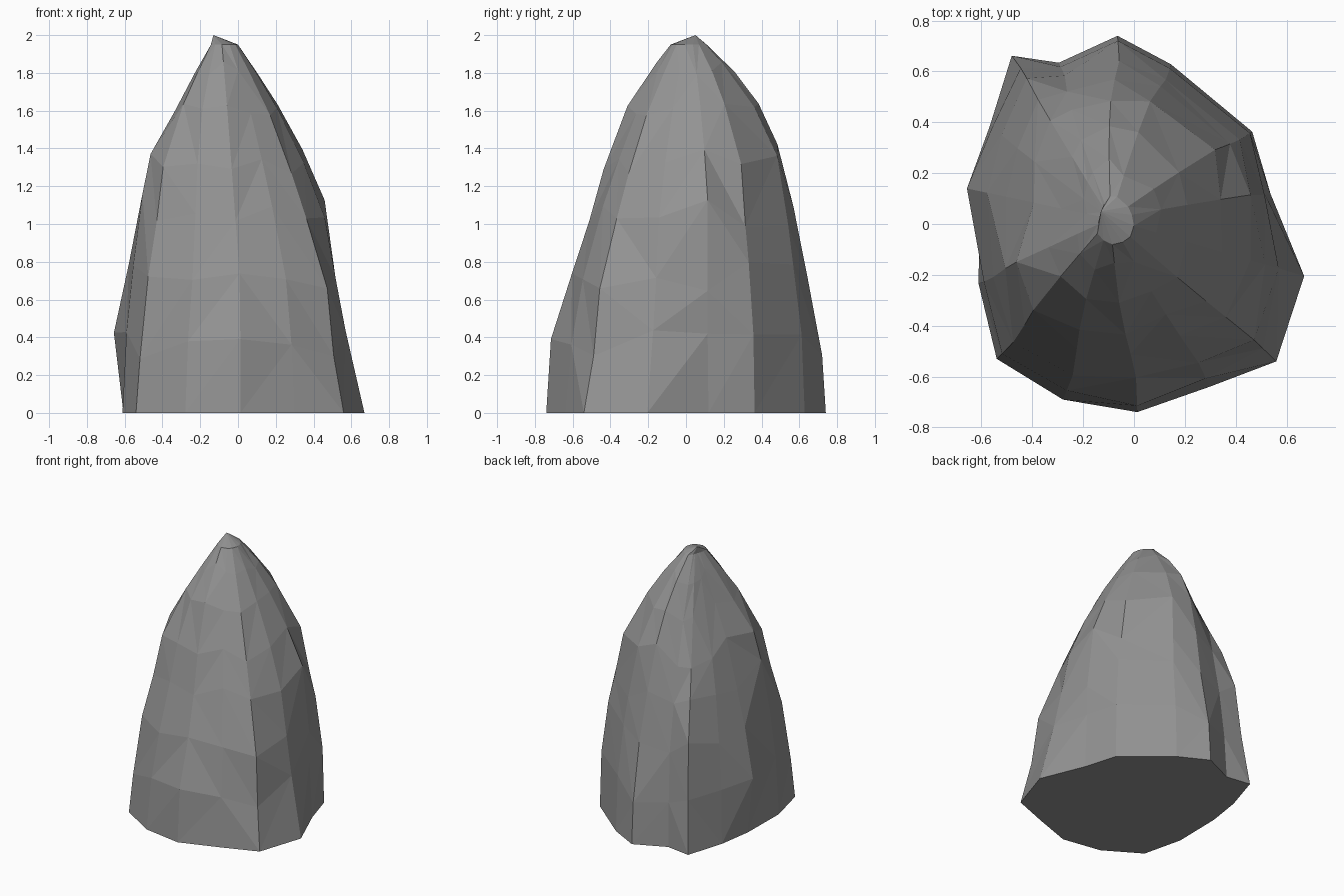
import bpy, bmesh, math, random
from mathutils import Vector

if "Cube" in bpy.data.objects:
    bpy.data.objects.remove(bpy.data.objects["Cube"])

random.seed(4)

# Directions of the rock's vertical ridges, in degrees
ANGLES = [-17, 12.5, 38, 77, 95, 115, 126, 146, 168, 201, 224.5, 248, 271, 295, 316]

# Cross-sections: height, then distance of each ridge from the leaning axis
RINGS = [
    (0.00, [.70, .55, .59, .645, .743, .70, .818, .685, .62, .655, .757, .745, .74, .706, .778]),
    (0.36, [.61, .53, .585, .635, .72, .68, .76, .68, .685, .64, .72, .71, .725, .67, .69]),
    (0.72, [.54, .525, .55, .59, .645, .64, .735, .63, .61, .60, .665, .64, .61, .60, .65]),
    (1.07, [.50, .52, .49, .54, .57, .56, .60, .52, .48, .53, .555, .53, .50, .50, .52]),
    (1.35, [.40, .42, .455, .49, .505, .46, .45, .40, .38, .46, .485, .45, .43, .40, .42]),
    (1.60, [.29, .30, .33, .37, .40, .33, .30, .255, .24, .29, .34, .34, .34, .30, .31]),
    (1.82, [.17, .17, .19, .21, .23, .18, .16, .13, .12, .15, .18, .19, .20, .18, .18]),
    (1.95, [.09, .08, .08, .09, .09, .07, .06, .05, .05, .06, .08, .09, .10, .10, .10]),
]


def profile(ridge, z):
    """Ridge distance at any height, so staggered points stay on the surface."""
    for (z0, r0), (z1, r1) in zip(RINGS, RINGS[1:]):
        if z <= z1:
            t = (z - z0) / (z1 - z0)
            return r0[ridge] * (1 - t) + r1[ridge] * t
    return RINGS[-1][1][ridge]


def point(ridge, z):
    lean = max(0, (z - 0.7) / 1.3)
    a = math.radians(ANGLES[ridge])
    r = profile(ridge, z)
    return Vector((-0.09 * lean + r * math.cos(a), 0.02 * lean + r * math.sin(a), z))


bm = bmesh.new()
n = len(ANGLES)

# Stagger heights between ridges for irregular chipped facets
loops = []
for level, (z, _) in enumerate(RINGS):
    amount = 0 if level in (0, len(RINGS) - 1) else (0.09 if level < 5 else 0.04)
    loops.append([bm.verts.new(point(i, z + random.uniform(-amount, amount))) for i in range(n)])

# Sides, with randomly alternating diagonals
for low, high in zip(loops, loops[1:]):
    for i in range(n):
        j = (i + 1) % n
        a, b, c, d = low[i], low[j], high[j], high[i]
        if random.random() < 0.5:
            tris = (a, b, c), (a, c, d)
        else:
            tris = (a, b, d), (b, c, d)
        for tri in tris:
            bm.faces.new(tri)

# Flat underside and pointed tip
bm.faces.new(reversed(loops[0]))
tip = bm.verts.new((-0.13, 0.05, 2.0))
for i in range(n):
    bm.faces.new((loops[-1][i], loops[-1][(i + 1) % n], tip))

bmesh.ops.recalc_face_normals(bm, faces=bm.faces)
mesh = bpy.data.meshes.new("rock")
bm.to_mesh(mesh)
bm.free()
rock = bpy.data.objects.new("rock", mesh)
bpy.context.collection.objects.link(rock)

# Dark grey stone
stone = bpy.data.materials.new("stone")
stone.diffuse_color = (0.29, 0.29, 0.29, 1)
stone.use_nodes = True
stone.node_tree.nodes["Principled BSDF"].inputs["Base Color"].default_value = stone.diffuse_color
mesh.materials.append(stone)
